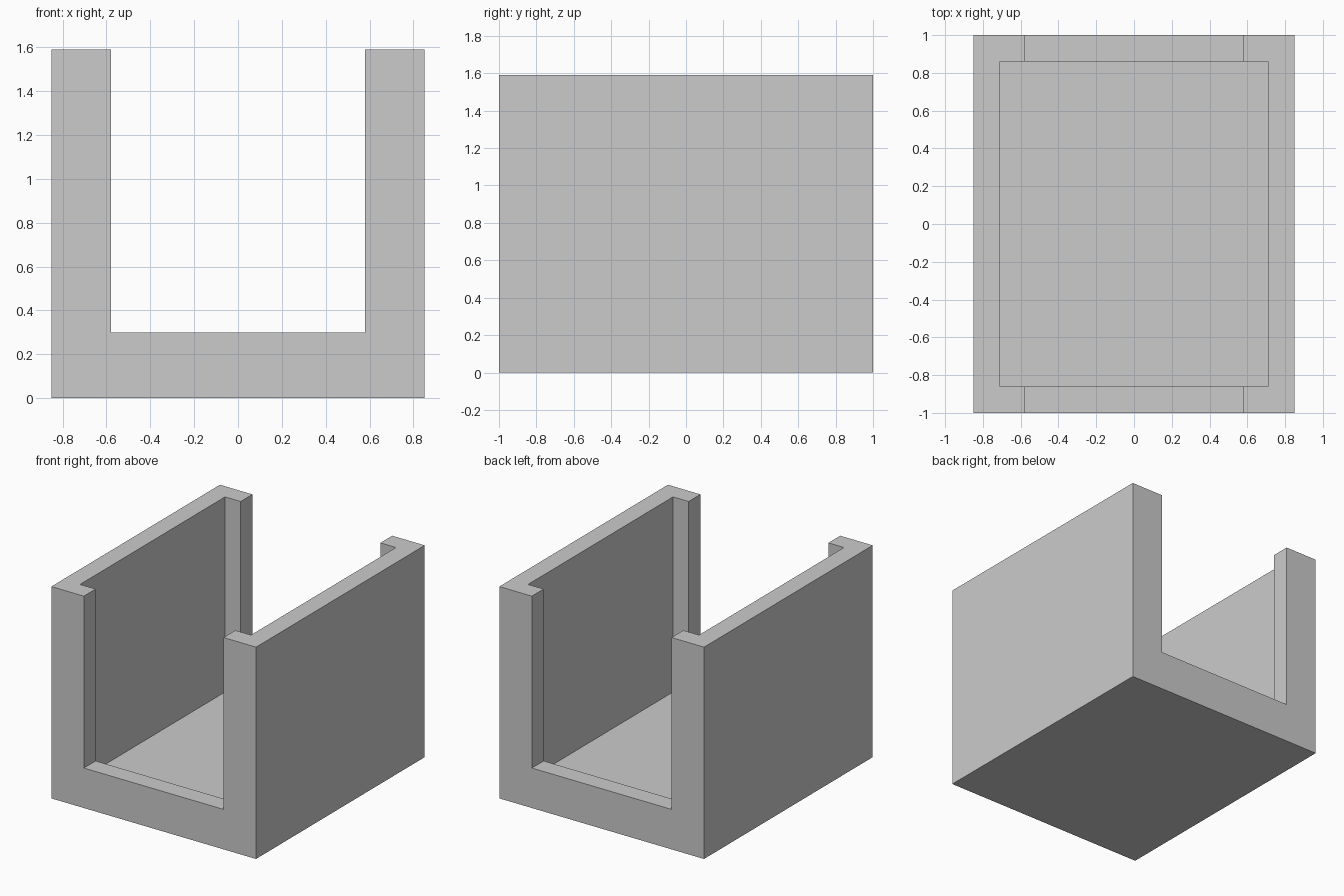
import bpy
import bmesh

if "Cube" in bpy.data.objects:
    bpy.data.objects.remove(bpy.data.objects["Cube"], do_unlink=True)

# Overall and cavity sizes
HALF_X, HALF_Y, HEIGHT = 0.85, 1.0, 1.59
CAVITY_X, CAVITY_Y, FLOOR = 0.71, 0.86, 0.125
OPENING_X, SILL = 0.58, 0.30

grey = bpy.data.materials.new("plain grey")
grey.use_nodes = True
colour = (0.6, 0.6, 0.6, 1.0)
grey.diffuse_color = colour
grey.node_tree.nodes["Principled BSDF"].inputs["Base Color"].default_value = colour


def box(name, half_x, half_y, bottom, top):
    """A box centred on the z axis between two heights."""
    bm = bmesh.new()
    bmesh.ops.create_cube(bm, size=2)
    for v in bm.verts:
        v.co = (v.co.x * half_x, v.co.y * half_y, top if v.co.z > 0 else bottom)
    mesh = bpy.data.meshes.new(name)
    bm.to_mesh(mesh)
    bm.free()
    mesh.materials.append(grey)
    obj = bpy.data.objects.new(name, mesh)
    bpy.context.collection.objects.link(obj)
    return obj


# Solid block that becomes the open channel
channel = box("open_channel", HALF_X, HALF_Y, 0, HEIGHT)

# Recessed cavity, then the narrower opening through both ends
cutters = [
    box("cavity_cutter", CAVITY_X, CAVITY_Y, FLOOR, HEIGHT + 0.5),
    box("opening_cutter", OPENING_X, HALF_Y + 0.5, SILL, HEIGHT + 0.7),
]
bpy.context.view_layer.objects.active = channel
for cutter in cutters:
    cut = channel.modifiers.new(cutter.name, "BOOLEAN")
    cut.operation = "DIFFERENCE"
    cut.solver = "EXACT"
    cut.object = cutter
    bpy.ops.object.modifier_apply(modifier=cut.name)
for cutter in cutters:
    bpy.data.objects.remove(cutter, do_unlink=True)
